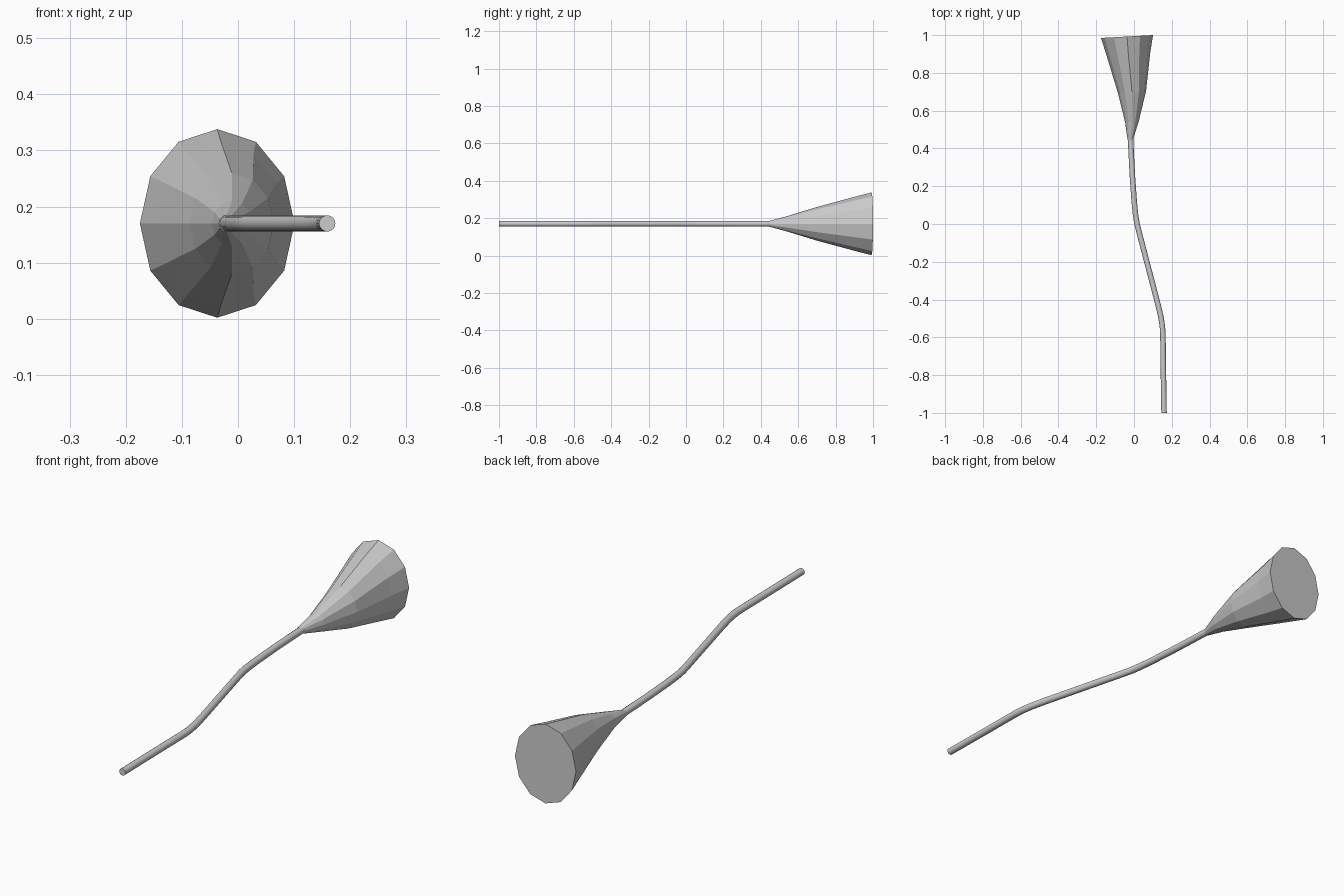
import bpy, bmesh, math
from mathutils import Vector

if "Cube" in bpy.data.objects:
    bpy.data.objects.remove(bpy.data.objects["Cube"])

Z = 0.17  # height of the centre line


def loft(name, rings, sides, smooth=False):
    """Capped skin through rings of (centre x, centre y, half width, half height, direction)."""
    bm = bmesh.new()
    loops = []
    for cx, cy, rx, rz, d in rings:
        side = Vector((d.y, -d.x, 0)).normalized()
        loop = []
        for i in range(sides):
            a = 2 * math.pi * i / sides
            p = Vector((cx, cy, Z)) + side * rx * math.cos(a) + Vector((0, 0, rz * math.sin(a)))
            loop.append(bm.verts.new(p))
        loops.append(loop)
    for a, b in zip(loops, loops[1:]):
        for i in range(sides):
            j = (i + 1) % sides
            bm.faces.new((a[i], a[j], b[j], b[i]))
    bm.faces.new(loops[0])
    bm.faces.new(loops[-1])
    bmesh.ops.recalc_face_normals(bm, faces=bm.faces)
    mesh = bpy.data.meshes.new(name)
    bm.to_mesh(mesh)
    bm.free()
    obj = bpy.data.objects.new(name, mesh)
    bpy.context.collection.objects.link(obj)
    if smooth:
        bpy.context.view_layer.objects.active = obj
        obj.select_set(True)
        bpy.ops.object.shade_smooth_by_angle(angle=math.radians(40))
        obj.select_set(False)
    return obj


# Gently bent round handle
path = [Vector(p) for p in [
    (0.159, -1.0), (0.155, -0.75), (0.153, -0.58), (0.150, -0.54), (0.142, -0.49),
    (0.128, -0.43), (0.026, -0.04), (0.016, 0.0), (0.008, 0.05), (0.001, 0.12),
    (-0.009, 0.26), (-0.015, 0.38), (-0.019, 0.47)]]
tube = []
for i, p in enumerate(path):
    d = path[min(i + 1, len(path) - 1)] - path[max(i - 1, 0)]
    if i == 0:
        d = Vector((0, 1))
    tube.append((p.x, p.y, 0.0145, 0.0145, d))
loft("handle", tube, 16, smooth=True)

# Twelve-sided flared head, bulging to one side, with a flat tilted end
tilt = Vector((-0.055, 1))
head = [(-0.020, 0.445, 0.014, 0.015), (-0.011, 0.54, 0.036, 0.041),
        (-0.011, 0.70, 0.075, 0.090), (-0.030, 0.90, 0.116, 0.144),
        (-0.037, 0.9925, 0.138, 0.168)]
loft("flared_head", [(*r, tilt) for r in head], 12)
